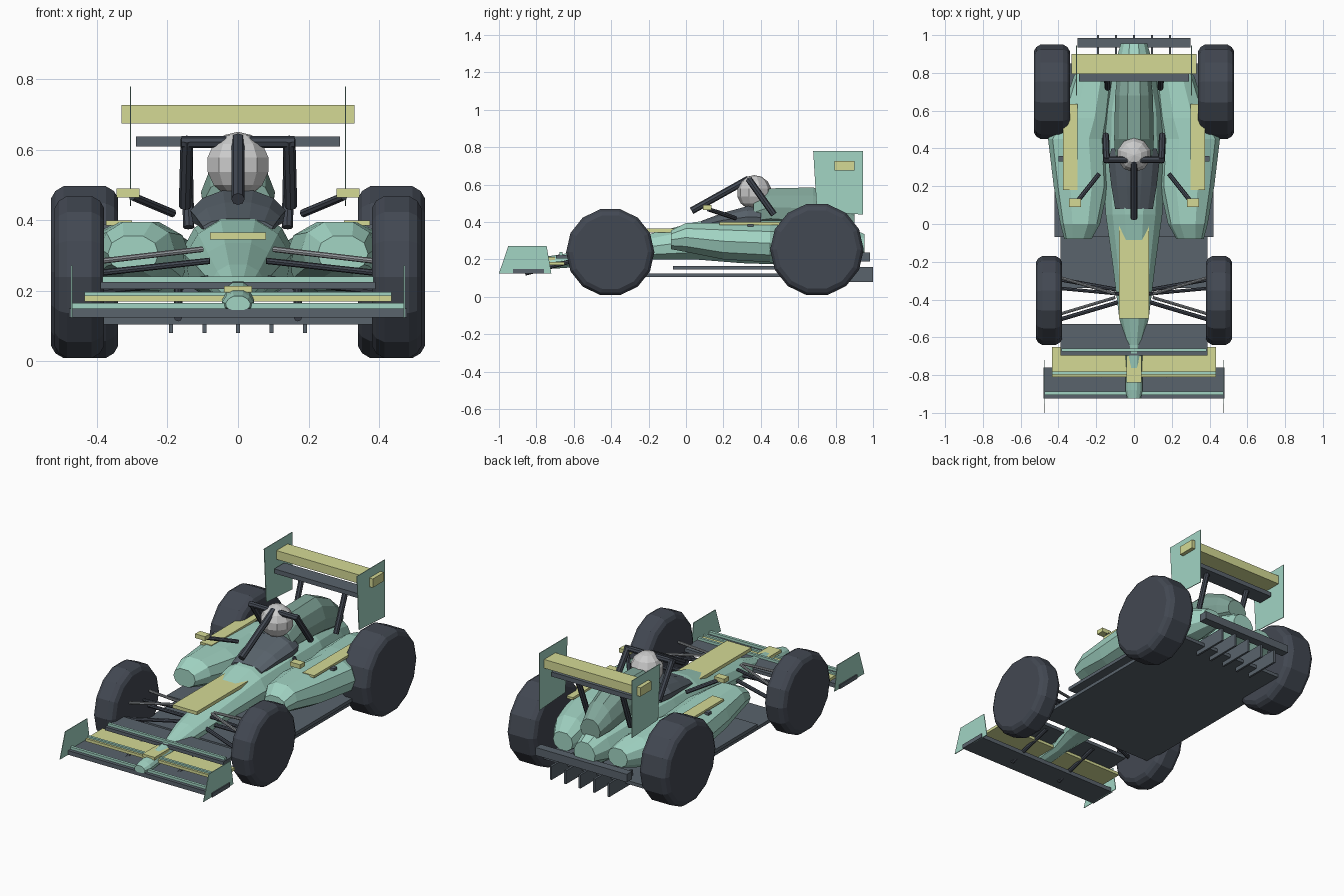
import bpy, bmesh, math
from mathutils import Vector

if "Cube" in bpy.data.objects:
    bpy.data.objects.remove(bpy.data.objects["Cube"])


def mat(name, c):
    m = bpy.data.materials.new(name)
    m.diffuse_color = (*c, 1)
    m.use_nodes = True
    m.node_tree.nodes["Principled BSDF"].inputs["Base Color"].default_value = m.diffuse_color
    return m


GREEN = mat("mint", (0.36, 0.66, 0.55))
DEEP = mat("deep_mint", (0.22, 0.38, 0.32))
YELLOW = mat("lime_yellow", (0.66, 0.70, 0.30))
GREY = mat("carbon", (0.10, 0.125, 0.15))
DARK = mat("rubber", (0.055, 0.065, 0.085))
WHITE = mat("white", (0.8, 0.8, 0.78))
STEEL = mat("steel", (0.3, 0.32, 0.34))


def finish(name, bm, m):
    bmesh.ops.recalc_face_normals(bm, faces=bm.faces)
    me = bpy.data.meshes.new(name)
    bm.to_mesh(me)
    bm.free()
    me.materials.append(m)
    ob = bpy.data.objects.new(name, me)
    bpy.context.collection.objects.link(ob)
    return ob


def skin(name, rings, m):
    """Bridge equal-length rings of points and cap both ends."""
    bm = bmesh.new()
    vs = [[bm.verts.new(p) for p in r] for r in rings]
    n = len(rings[0])
    for a, b in zip(vs, vs[1:]):
        for i in range(n):
            j = (i + 1) % n
            bm.faces.new((a[i], a[j], b[j], b[i]))
    bm.faces.new(vs[0])
    bm.faces.new(vs[-1])
    return finish(name, bm, m)


def box(name, x0, x1, y0, y1, z0, z1, m):
    return skin(name, [[(x0, y, z0), (x1, y, z0), (x1, y, z1), (x0, y, z1)] for y in (y0, y1)], m)


def loft(name, sections, m, side=1, n=10, belly=0.0):
    """Sections along y: (y, centre x, half width, bottom z, top z)."""
    rings = []
    for y, cx, hw, zb, zt in sections:
        ring = []
        for i in range(n):
            a = math.tau * i / n
            c, s = math.cos(a), math.sin(a)
            c = math.copysign(abs(c) ** 0.8, c)
            w = hw * (1 - belly * s)
            ring.append((side * (cx + w * c), y, (zb + zt) / 2 + (zt - zb) / 2 * s / 0.951))
        rings.append(ring)
    return skin(name, rings, m)


def rod(name, a, b, r, m, n=8):
    a, b = Vector(a), Vector(b)
    q = (b - a).to_track_quat('Z', 'Y')
    circle = [q @ Vector((r * math.cos(math.tau * i / n), r * math.sin(math.tau * i / n), 0)) for i in range(n)]
    return skin(name, [[p + v for v in circle] for p in (a, b)], m)


def plate(name, x, yz, m, t=0.002):
    return skin(name, [[(x + d, y, z) for y, z in yz] for d in (-t, t)], m)


def wheel(name, s, x0, x1, y, r, n=14):
    prof = [(x0, r - .035), (x0 + .012, r - .014), (x0 + .035, r),
            (x1 - .035, r), (x1 - .012, r - .014), (x1, r - .035)]
    rings = [[(s * x, y + q * math.sin(math.tau * (i + .5) / n), r + .003 + q * math.cos(math.tau * (i + .5) / n))
              for i in range(n)] for x, q in prof]
    return skin(name, rings, DARK)


# Main body with long nose
loft("body", [(-.925, 0, .035, .145, .185), (-.88, 0, .045, .14, .195), (-.64, 0, .045, .155, .232),
              (-.5, 0, .078, .175, .275), (-.2, 0, .115, .2, .335), (.05, 0, .15, .2, .4),
              (.3, 0, .165, .18, .425), (.6, 0, .155, .17, .425), (.85, 0, .1, .19, .38),
              (.955, 0, .07, .22, .335)], GREEN, belly=.18)
# Engine cover behind the driver
loft("engine_cover", [(.36, 0, .1, .38, .52), (.45, 0, .105, .38, .58), (.68, 0, .1, .36, .585),
                      (.82, 0, .085, .34, .52), (.9, 0, .065, .34, .45)], DEEP, belly=.15)
# Cockpit surround
loft("cockpit", [(.08, 0, .1, .36, .405), (.2, 0, .12, .37, .45), (.33, 0, .135, .37, .485),
                 (.4, 0, .12, .37, .48)], GREY, belly=.2)
# Nose and tip panels
box("nose_panel", -.08, .08, -.5, 0, .345, .365, YELLOW)
box("nose_tip_panel", -.04, .04, -.84, -.7, .195, .213, YELLOW)
# Floor layers
box("floor", -.39, .39, -.34, .85, .105, .125, GREY)
box("upper_floor", -.42, .42, -.07, .5, .145, .165, GREY)
# Diffuser
for i in range(-2, 3):
    box("diffuser_fin", i * .095 - .006, i * .095 + .006, .78, 1, .08, .16, GREY)
box("rear_bumper_bar", -.3, .3, .935, .985, .19, .237, GREY)
# Front wing layers
box("front_wing_main", -.48, .48, -.925, -.76, .125, .15, GREY)
box("front_wing_main_trim", -.47, .47, -.905, -.888, .15, .165, GREEN)
box("front_wing_flap", -.435, .435, -.81, -.65, .17, .187, YELLOW)
box("front_wing_flap_trim", -.435, .435, -.797, -.782, .187, .197, GREEN)
box("front_wing_top_flap", -.39, .39, -.695, -.53, .205, .225, GREY)
box("front_wing_top_trim", -.385, .385, -.675, -.66, .225, .24, GREEN)
# Rear wing
box("rear_wing_main", -.33, .33, .795, .9, .675, .727, YELLOW)
box("rear_wing_lower", -.29, .29, .755, .85, .61, .637, GREY)
# Helmet
bm = bmesh.new()
bmesh.ops.create_uvsphere(bm, u_segments=10, v_segments=7, radius=.093)
bmesh.ops.translate(bm, verts=bm.verts, vec=(0, .365, .558))
finish("helmet", bm, WHITE)
# Head guard front strut and crossbar
rod("guard_strut", (0, .03, .46), (0, .335, .63), .019, DARK)
rod("guard_crossbar", (-.16, .34, .622), (.16, .34, .622), .017, DARK)

for s in (-1, 1):
    # Sidepods
    loft("sidepod", [(-.08, .297, .072, .255, .355), (0, .285, .105, .24, .395), (.2, .28, .145, .2, .395),
                     (.45, .3, .155, .185, .388), (.56, .26, .13, .185, .385), (.78, .215, .105, .19, .365),
                     (.9, .18, .065, .22, .325)], GREEN, s)
    x = sorted((s * .3, s * .375))
    box("sidepod_strip", *x, .18, .635, .385, .399, YELLOW)
    x = sorted((s * .265, s * .4))
    box("sidepod_tab", *x, .33, .36, .375, .39, GREY)
    # Wheels
    wheel("front_wheel", s, .38, .52, -.405, .236)
    wheel("rear_wheel", s, .34, .53, .7, .25)
    # Mirrors
    x = sorted((s * .28, s * .345))
    box("mirror", *x, .09, .135, .465, .49, YELLOW)
    rod("mirror_stalk", (s * .3, .12, .468), (s * .185, .265, .42), .012, DARK)
    # Head guard legs
    rod("guard_leg", (s * .145, .335, .63), (s * .15, .47, .44), .018, DARK)
    # Wing endplates and struts
    plate("front_endplate", s * .472, [(-1, .125), (-.72, .125), (-.745, .272), (-.95, .272)], GREEN)
    plate("rear_endplate", s * .305, [(.7, .455), (.945, .44), (.945, .78), (.68, .78)], GREEN)
    rod("rear_wing_strut", (s * .145, .81, .615), (s * .14, .72, .38), .016, DARK)
    rod("front_wing_strut", (s * .17, -.86, .125), (s * .17, -.56, .205), .012, DARK)
    # Front suspension arms
    for dy in (-.09, .09):
        rod("upper_arm", (s * .1, -.38 + dy * .1, .318), (s * .4, -.38 + dy * 1.1, .283), .008, STEEL)
        rod("lower_arm", (s * .06, -.38 + dy * .3, .235), (s * .4, -.4 + dy * 1.2, .2), .011, DARK)
    rod("steering_arm", (s * .08, -.37, .285), (s * .4, -.34, .25), .009, DARK)
